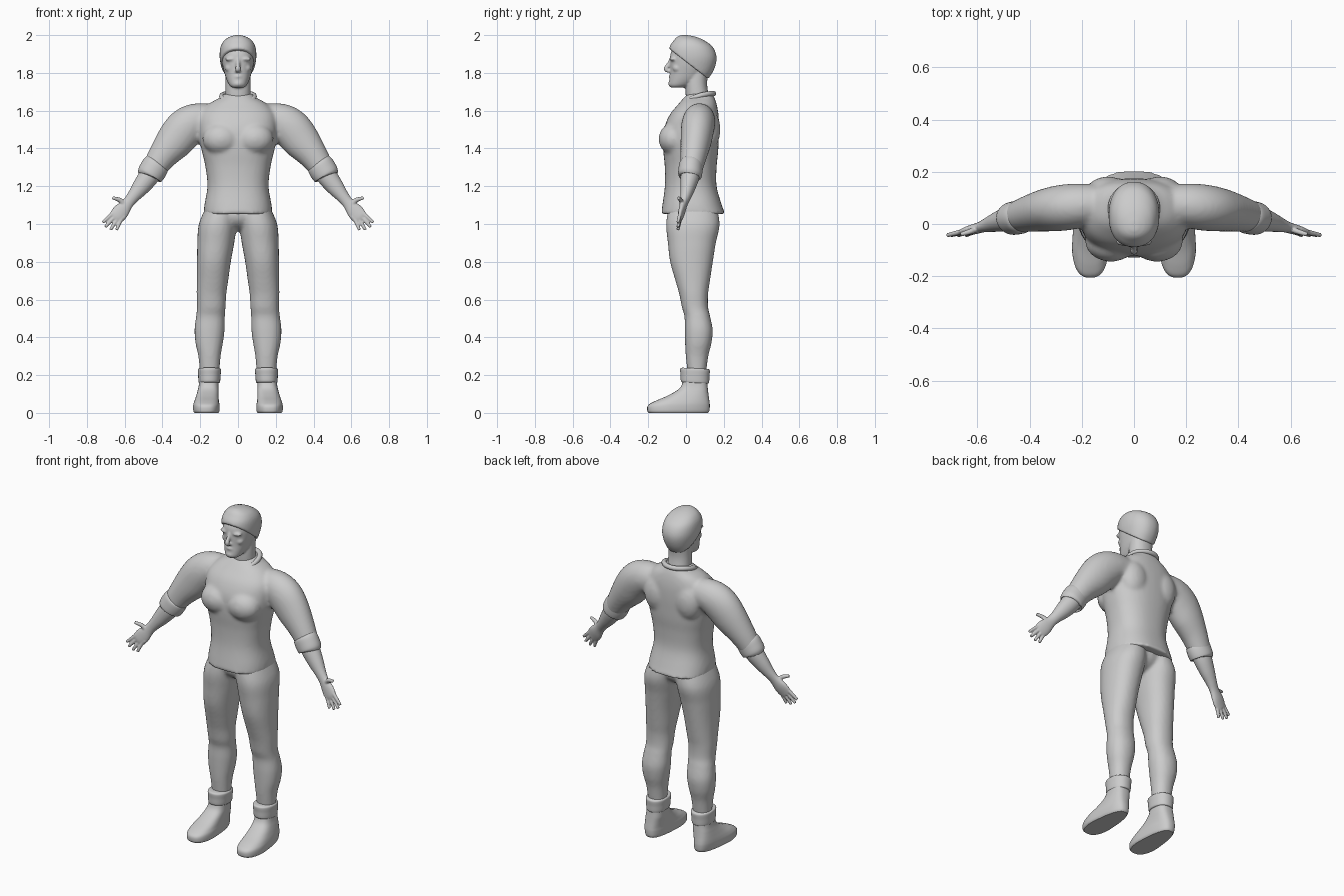
import bpy, bmesh, math
from mathutils import Vector, Matrix

cube = bpy.data.objects.get("Cube")
if cube:
    bpy.data.objects.remove(cube)

grey = bpy.data.materials.new("plain grey")
grey.use_nodes = True
colour = (0.6, 0.6, 0.6, 1)
grey.diffuse_color = colour
grey.node_tree.nodes["Principled BSDF"].inputs["Base Color"].default_value = colour
SEG = 40


def interpolate(rows, steps=6):
    """Catmull-Rom through rows of numbers."""
    out, n = [], len(rows)
    for i in range(n - 1):
        a, b, c, d = (rows[max(0, min(n - 1, i + k))] for k in (-1, 0, 1, 2))
        for s in range(steps):
            t = s / steps
            out.append([0.5 * (2*q + (r-p)*t + (2*p-5*q+4*r-u)*t*t + (3*q-p-3*r+u)*t**3)
                        for p, q, r, u in zip(a, b, c, d)])
    return out + [list(rows[-1])]


def skin(bm, rings):
    """Closed skin over rings of points."""
    loops = [[bm.verts.new(p) for p in ring] for ring in rings]
    for lo, hi in zip(loops, loops[1:]):
        for i in range(SEG):
            j = (i + 1) % SEG
            bm.faces.new((lo[i], lo[j], hi[j], hi[i]))
    bm.faces.new(loops[0][::-1])
    bm.faces.new(loops[-1])


def unit_ring(power):
    for i in range(SEG):
        a = math.tau * i / SEG
        c, s = math.cos(a), math.sin(a)
        yield (math.copysign(abs(c) ** (2 / power), c),
               math.copysign(abs(s) ** (2 / power), s))


def stack(bm, rows, side=1, power=2.2):
    """Horizontal sections: z, x min, x max, y min, y max."""
    rings = []
    for z, x0, x1, y0, y1 in interpolate(rows):
        rings.append([(side * ((x0+x1)/2 + c*(x1-x0)/2), (y0+y1)/2 + s*(y1-y0)/2, z)
                      for c, s in unit_ring(power)])
    skin(bm, rings)


def centred(rows):
    """Turn z, half width, y min, y max into full sections."""
    return [(z, -w, w, a, b) for z, w, a, b in rows]


def limb(bm, rows, side=1):
    """Tube along x, y, z with a radius across the limb and a depth radius."""
    rows = interpolate(rows)
    centres = [Vector(r[:3]) for r in rows]
    rings = []
    for i, r in enumerate(rows):
        along = (centres[min(i+1, len(rows)-1)] - centres[max(i-1, 0)]).normalized()
        across = along.cross(Vector((0, 1, 0))).normalized()
        deep = across.cross(along)
        pts = [centres[i] + across*c*r[3] + deep*s*r[4] for c, s in unit_ring(2)]
        rings.append([(side*p.x, p.y, p.z) for p in pts])
    skin(bm, rings)


def ball(bm, centre, radii):
    m = Matrix.Translation(centre) @ Matrix.Diagonal((*radii, 1))
    bmesh.ops.create_uvsphere(bm, u_segments=24, v_segments=16, radius=1, matrix=m)


def finish(name, bm, voxel=0, smooth=4):
    """Make the object; a voxel size fuses its volumes into one skin."""
    bmesh.ops.recalc_face_normals(bm, faces=bm.faces)
    mesh = bpy.data.meshes.new(name)
    bm.to_mesh(mesh)
    bm.free()
    mesh.materials.append(grey)
    ob = bpy.data.objects.new(name, mesh)
    bpy.context.collection.objects.link(ob)
    if voxel:
        fuse = ob.modifiers.new("fuse", 'REMESH')
        fuse.mode, fuse.voxel_size, fuse.use_smooth_shade = 'VOXEL', voxel, True
        soft = ob.modifiers.new("soften", 'SMOOTH')
        soft.factor, soft.iterations = 0.5, smooth
    bpy.ops.object.select_all(action='DESELECT')
    ob.select_set(True)
    bpy.context.view_layer.objects.active = ob
    bpy.ops.object.shade_smooth_by_angle(angle=math.radians(50))
    return ob


# Shirt: trunk, chest, shoulder blades and sleeves fused
bm = bmesh.new()
stack(bm, centred([
    (1.052, .182, -.132, .208), (1.1, .178, -.125, .19), (1.2, .162, -.112, .162),
    (1.3, .172, -.112, .162), (1.38, .19, -.12, .17), (1.44, .203, -.122, .173),
    (1.51, .207, -.115, .175), (1.58, .2, -.085, .172), (1.635, .155, -.04, .162),
    (1.67, .095, -.01, .15), (1.69, .08, .01, .14)]), power=2.4)
for side in (1, -1):
    ball(bm, (side*.088, -.065, 1.45), (.1, .08, .085))
    ball(bm, (side*.1, .12, 1.5), (.085, .062, .11))
    limb(bm, [(.1, .08, 1.55, .08, .07), (.21, .07, 1.545, .095, .085),
              (.275, .062, 1.51, .105, .088), (.335, .053, 1.44, .1, .082),
              (.4, .04, 1.36, .078, .07), (.46, .025, 1.27, .06, .056)], side)
finish("shirt", bm, .011, 5)

# Collar: rolled band, low at the front
band = bpy.data.curves.new("collar", 'CURVE')
band.dimensions, band.bevel_depth, band.bevel_resolution = '3D', .014, 4
spline = band.splines.new('POLY')
spline.points.add(SEG - 1)
spline.use_cyclic_u = True
for i, p in enumerate(spline.points):
    a = math.tau * i / SEG
    s = math.sin(a)
    p.co = (.086*math.cos(a), .06 + .086*s, 1.69 - .06*((1 - s)/2)**2, 1)
band.materials.append(grey)
collar = bpy.data.objects.new("collar", band)
bpy.context.collection.objects.link(collar)

# Trousers: both legs and seat fused
bm = bmesh.new()
ball(bm, (0, .035, 1.05), (.16, .125, .09))
for side in (1, -1):
    stack(bm, [
        (1.1, .0, .165, -.09, .16), (1.0, .006, .207, -.105, .178),
        (.9, .02, .215, -.096, .158), (.8, .038, .217, -.084, .142),
        (.7, .052, .218, -.056, .127), (.63, .062, .219, -.036, .117),
        (.56, .066, .217, -.022, .117), (.51, .07, .222, -.008, .128),
        (.44, .071, .23, -.007, .141), (.37, .08, .225, -.005, .135),
        (.3, .092, .21, -.001, .118), (.2, .1, .2, .01, .105)], side)
finish("trousers", bm, .01, 4)

# Head: skull, face and neck fused
bm = bmesh.new()
stack(bm, centred([(1.58, .075, .01, .14), (1.66, .068, .0, .125),
                   (1.74, .066, -.002, .112), (1.82, .066, .01, .12)]))
stack(bm, centred([
    (1.722, .03, -.08, -.01), (1.735, .046, -.09, .025), (1.765, .061, -.088, .075),
    (1.8, .072, -.084, .105), (1.85, .084, -.084, .135), (1.9, .088, -.082, .145),
    (1.95, .076, -.058, .12), (1.975, .05, -.03, .08)]))
limb(bm, [(0, -.078, 1.88, .008, .008), (0, -.09, 1.85, .01, .01),
          (0, -.107, 1.822, .014, .012), (0, -.09, 1.808, .014, .01)])
ball(bm, (0, -.075, 1.742), (.026, .02, .016))
ball(bm, (0, -.076, 1.78), (.026, .016, .01))
for side in (1, -1):
    ball(bm, (side*.035, -.068, 1.873), (.035, .017, .011))
    ball(bm, (side*.045, -.045, 1.825), (.024, .026, .022))
finish("head", bm, .006, 4)

# Hair: cap cut along a line sloping down to the nape
bm = bmesh.new()
stack(bm, centred([
    (1.75, .066, -.06, .105), (1.815, .085, -.08, .147), (1.88, .097, -.092, .162),
    (1.935, .093, -.088, .143), (1.97, .075, -.066, .1), (1.99, .047, -.048, .055),
    (2.0, .015, -.025, .01)]))
cut = bmesh.ops.bisect_plane(bm, geom=bm.verts[:] + bm.edges[:] + bm.faces[:],
                             plane_co=(0, -.085, 1.925), plane_no=(0, .62, .8),
                             clear_inner=True)
bmesh.ops.holes_fill(bm, edges=[e for e in bm.edges if e.is_boundary])
finish("hair", bm, .006, 3)

# Fingers: base x, base z, tip x, tip z
fingers = [(.668, 1.052, .716, 1.008), (.656, 1.036, .703, .984),
           (.64, 1.024, .675, .969), (.621, 1.02, .643, .968)]
for side, label in ((1, "left"), (-1, "right")):
    # Forearm and hand
    bm = bmesh.new()
    limb(bm, [(.43, .03, 1.315, .05, .05), (.47, .022, 1.255, .054, .05),
              (.515, .01, 1.195, .046, .04), (.555, -.002, 1.145, .034, .029),
              (.585, -.012, 1.108, .031, .021), (.618, -.022, 1.068, .042, .018),
              (.642, -.03, 1.04, .041, .014), (.655, -.032, 1.026, .03, .01)], side)
    for x0, z0, x1, z1 in fingers:
        limb(bm, [(x0 - .02, -.028, z0 + .02, .01, .01), (x0, -.032, z0, .011, .01),
                  (x1, -.043, z1, .008, .008)], side)
    limb(bm, [(.595, -.018, 1.09, .014, .013), (.62, -.026, 1.122, .013, .011),
              (.64, -.033, 1.132, .011, .01), (.665, -.04, 1.138, .008, .008)], side)
    finish(label + "_forearm_and_hand", bm, .004, 2)

    # Rolled sleeve cuff
    bm = bmesh.new()
    limb(bm, [(.428, .028, 1.322, .058, .052), (.433, .027, 1.315, .07, .062),
              (.449, .024, 1.287, .073, .064), (.468, .021, 1.258, .069, .062),
              (.472, .02, 1.25, .056, .05)], side)
    finish(label + "_sleeve_cuff", bm)

    # Boot with a narrower heel
    bm = bmesh.new()
    stack(bm, [
        (.0, .102, .233, -.198, .117), (.012, .096, .239, -.205, .124),
        (.04, .096, .239, -.201, .126), (.062, .099, .234, -.165, .124),
        (.09, .101, .224, -.1, .12), (.125, .102, .212, -.04, .116),
        (.16, .103, .206, -.018, .113), (.21, .103, .204, -.012, .113)], side, 2.7)
    for v in bm.verts:
        heel = max(0, min(1, (v.co.y + .1) / .2)) * max(0, 1 - v.co.z / .12)
        v.co.x -= (v.co.x - side*.152) * .25 * heel
    finish(label + "_boot", bm)

    # Boot cuff
    bm = bmesh.new()
    stack(bm, [
        (.158, .102, .204, -.018, .115), (.165, .095, .209, -.027, .122),
        (.198, .092, .211, -.029, .124), (.228, .09, .212, -.031, .126),
        (.236, .098, .206, -.02, .118)], side)
    for v in bm.verts:
        v.co.z -= .05 * (v.co.y - .05)
    finish(label + "_boot_cuff", bm)
